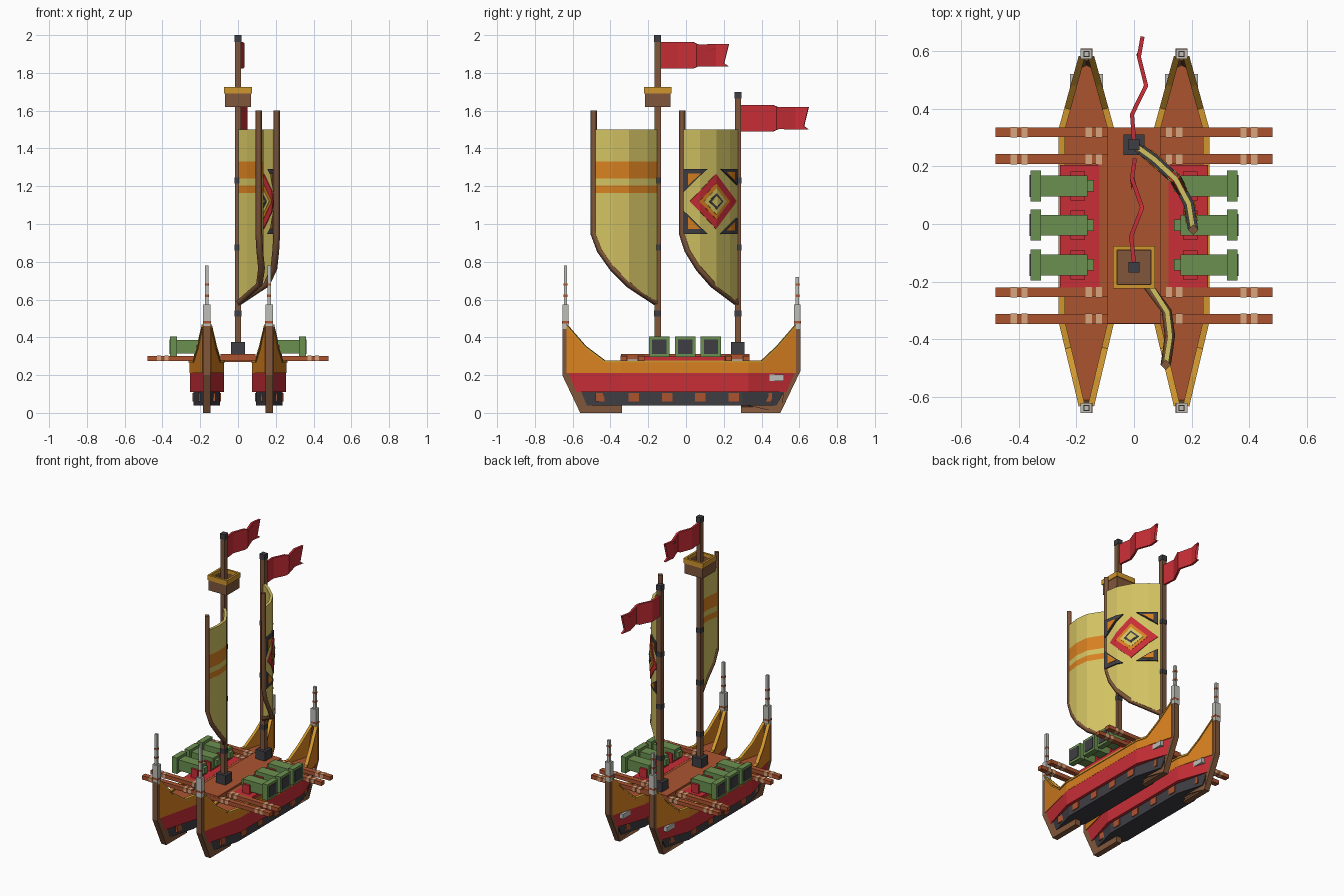
import bpy, bmesh
from mathutils import Vector

if "Cube" in bpy.data.objects:
    bpy.data.objects.remove(bpy.data.objects["Cube"])


def material(name, *rgb):
    lin = [((c / 255 + 0.055) / 1.055) ** 2.4 for c in rgb] + [1]
    m = bpy.data.materials.new(name)
    m.use_nodes = True
    m.diffuse_color = lin
    m.node_tree.nodes["Principled BSDF"].inputs["Base Color"].default_value = lin
    return m


RED = material("red", 200, 46, 54)
ORANGE = material("orange", 216, 128, 32)
GOLD = material("gold", 208, 150, 46)
CLOTH = material("sail cloth", 210, 194, 98)
DARK = material("charcoal", 62, 62, 68)
RUST = material("rust wood", 172, 84, 48)
BROWN = material("brown wood", 128, 86, 58)
GREEN = material("green", 106, 144, 80)
TAN = material("tan rope", 215, 165, 125)
GREY = material("light grey", 190, 190, 184)


def finish(name, bm, *mats):
    bmesh.ops.recalc_face_normals(bm, faces=bm.faces)
    me = bpy.data.meshes.new(name)
    bm.to_mesh(me)
    bm.free()
    for m in mats:
        me.materials.append(m)
    ob = bpy.data.objects.new(name, me)
    bpy.context.collection.objects.link(ob)
    return ob


def boxes(name, mat, items):
    """Boxes given as (centre, size) in one mesh."""
    bm = bmesh.new()
    for c, s in items:
        vs = bmesh.ops.create_cube(bm, size=1)["verts"]
        for v in vs:
            v.co = Vector(v.co[i] * s[i] + c[i] for i in range(3))
    return finish(name, bm, mat)


def solidify(ob, t, offset=0):
    mod = ob.modifiers.new("thickness", 'SOLIDIFY')
    mod.thickness, mod.offset, mod.use_even_offset = t, offset, True


def lerp(table, y):
    """Piecewise linear value at y, extended past both ends."""
    table = sorted(table)
    i = 0
    while i < len(table) - 2 and y > table[i + 1][0]:
        i += 1
    (a, va), (b, vb) = table[i], table[i + 1]
    return va + (vb - va) * (y - a) / (b - a)


def sheet(name, poly, path, t, mats, cuts=(), rule=None, x=0):
    """Flat (y, z) outline folded along path(y) and thickened."""
    bm = bmesh.new()
    bm.faces.new([bm.verts.new((0, y, z)) for y, z in poly])
    bmesh.ops.triangulate(bm, faces=bm.faces[:])
    planes = [((0, y, 0), (0, 1, 0)) for y, _ in path] + [((0, 0, z), (0, 0, 1)) for z in cuts]
    for co, no in planes:
        bmesh.ops.bisect_plane(bm, geom=bm.verts[:] + bm.edges[:] + bm.faces[:],
                               plane_co=co, plane_no=no, dist=1e-5)
    for f in bm.faces:
        f.material_index = rule(f.calc_center_median().z) if rule else 0
    for v in bm.verts:
        v.co.x = x + lerp(path, v.co.y)
    solidify(finish(name, bm, *mats), t)


def loft(name, mat, cx, stations):
    """Closed hull band from (y bottom, y top, half width, z bottom, z top)."""
    bm = bmesh.new()
    rings = [[bm.verts.new(p) for p in ((cx - w, yb, z0), (cx + w, yb, z0),
                                        (cx + w, yt, z1), (cx - w, yt, z1))]
             for yb, yt, w, z0, z1 in stations]
    for a, b in zip(rings, rings[1:]):
        for i in range(4):
            j = (i + 1) % 4
            bm.faces.new((a[i], a[j], b[j], b[i]))
    bm.faces.new(rings[0])
    bm.faces.new(rings[-1])
    finish(name, bm, mat)


def wall(name, mat, cx, rows, t):
    """Pair of upright side strips from (y, half width, z bottom, z top)."""
    bm = bmesh.new()
    for s in (1, -1):
        cols = [[bm.verts.new((cx + s * w, y, z)) for z in (z0, z1)] for y, w, z0, z1 in rows]
        for a, b in zip(cols, cols[1:]):
            bm.faces.new((a[0], a[1], b[1], b[0]))
    solidify(finish(name, bm, mat), t)


# Hulls
PLAN = [(-0.63, 0.016), (-0.34, 0.085), (0.33, 0.085), (0.58, 0.016)]
SHEER = [(-0.63, 0.46), (-0.53, 0.345), (-0.43, 0.27), (0.40, 0.27), (0.48, 0.345), (0.58, 0.46)]
STEM = [(-0.655, 0.46), (-0.655, 0.2), (-0.56, 0), (-0.34, 0), (-0.34, 0.06), (0.29, 0.06),
        (0.29, 0), (0.5, 0), (0.605, 0.22), (0.605, 0.46), (0.572, 0.46), (0.56, 0.25),
        (-0.61, 0.25), (-0.622, 0.46)]
FLAT = [(-1, 0), (1, 0)]
ys = sorted({y for y, _ in PLAN + SHEER})
for side, cx in (("left", 0.165), ("right", -0.165)):
    loft(side + "_hull_bottom", DARK, cx, [(-0.53, -0.56, 0.018, 0.04, 0.115), (-0.34, -0.34, 0.07, 0.04, 0.115),
                                           (0.3, 0.3, 0.07, 0.04, 0.115), (0.48, 0.52, 0.018, 0.04, 0.115)])
    loft(side + "_hull_side", RED, cx, [(-0.585, -0.627, 0.018, 0.11, 0.215), (-0.34, -0.34, 0.09, 0.11, 0.215),
                                        (0.33, 0.33, 0.09, 0.11, 0.215), (0.535, 0.578, 0.018, 0.11, 0.215)])
    loft(side + "_hull_deck", RUST, cx, [(y, y, w - 0.004, 0.2, 0.258) for y, w in PLAN])
    rows = [(y, lerp(PLAN, y), lerp(SHEER, y)) for y in ys]
    wall(side + "_bulwark", ORANGE, cx, [(y, w, 0.21, z) for y, w, z in rows], 0.012)
    wall(side + "_gunwale", GOLD, cx, [(y, w, z - 0.004, z + 0.008) for y, w, z in rows], 0.022)
    sheet(side + "_keel_and_stems", STEM, FLAT, 0.038, [BROWN], x=cx)
    boxes(side + "_portholes", RUST, [((cx, -0.452 + 0.176 * i, 0.083), (w, 0.055, 0.045))
                                      for i, w in enumerate((0.09, 0.15, 0.15, 0.15, 0.15, 0.075))])
    boxes(side + "_hull_plate", GREY, [((cx, 0.48, 0.187), (0.115, 0.08, 0.034))])
    # Stem finials
    for end, y, top in (("front", -0.638, 0.78), ("rear", 0.59, 0.72)):
        boxes(f"{side}_{end}_finial", GREY, [((cx, y, 0.51), (0.04, 0.034, 0.13)),
                                             ((cx, y, (0.57 + top) / 2), (0.018, 0.018, top - 0.57))])
        boxes(f"{side}_{end}_finial_bands", RUST, [((cx, y, 0.48), (0.042, 0.036, 0.012)),
                                                   ((cx, y, 0.62), (0.021, 0.021, 0.012)),
                                                   ((cx, y, 0.68), (0.021, 0.021, 0.012))])

# Central deck, side panels and cross beams
boxes("central_deck", RUST, [((0, -0.005, 0.297), (0.184, 0.68, 0.03)), ((0, -0.005, 0.285), (0.25, 0.43, 0.03))])
boxes("gun_deck", RED, [((s * 0.188, -0.008, 0.283), (0.136, 0.425, 0.036)) for s in (1, -1)])
beams = (0.318, 0.225, -0.237, -0.329)
boxes("cross_beams", RUST, [((0, y, 0.288), (0.96, 0.034, 0.026)) for y in beams])
boxes("beam_lashings", TAN, [((s * x, y, 0.288), (0.021, 0.037, 0.029))
                             for y in beams for s in (1, -1) for x in (0.121, 0.157, 0.379, 0.417)])

# Cannons
guns = [(s, y) for s in (1, -1) for y in (0.132, -0.004, -0.142)]
boxes("cannons", GREEN, [((s * x, y, 0.35), (l, w, w)) for s, y in guns
                         for x, l, w in ((0.341, 0.037, 0.108), (0.243, 0.165, 0.072), (0.152, 0.025, 0.04))])
boxes("cannon_mouths", DARK, [((s * 0.36, y, 0.35), (0.006, 0.076, 0.076)) for s, y in guns])
boxes("cannon_carriages", RED, [((s * 0.195, y, 0.325), (0.05, 0.1, 0.07)) for s, y in guns])

# Masts
for name, y, top in (("main_mast", -0.15, 2.0), ("rear_mast", 0.275, 1.7)):
    boxes(name, BROWN, [((0, y, top / 2 + 0.14), (0.033, 0.033, top - 0.3))])
    boxes(name + "_fittings", DARK, [((0, y, 0.342), (0.072, 0.072, 0.066)), ((0, y, top - 0.018), (0.037, 0.037, 0.036))]
          + [((0, y, z), (0.037, 0.037, 0.032)) for z in (0.525, 0.875, 1.23)])

# Crow's nest
boxes("lookout_basket", BROWN, [((0, -0.15, 1.63), (0.136, 0.136, 0.02))]
      + [((s * 0.063, -0.15, 1.66), (0.01, 0.136, 0.08)) for s in (1, -1)]
      + [((0, -0.15 + s * 0.063, 1.66), (0.136, 0.01, 0.08)) for s in (1, -1)])
boxes("lookout_rim", GOLD, [((s * 0.066, -0.15, 1.707), (0.014, 0.146, 0.034)) for s in (1, -1)]
      + [((0, -0.15 + s * 0.066, 1.707), (0.146, 0.014, 0.034)) for s in (1, -1)])

# Sails with a bent spar along the free edge
MAIN = [(-0.488, 0.11), (-0.39, 0.125), (-0.305, 0.115), (-0.21, 0.055), (-0.15, 0.0)]
REAR = [(-0.02, 0.205), (0.07, 0.19), (0.155, 0.145), (0.225, 0.07), (0.275, 0.0)]
FOOT = [(0, 0.95), (0.1, 0.86), (0.3, 0.765), (0.55, 0.68), (1, 0.58)]
for name, path, stripes in (("main", MAIN, True), ("rear", REAR, False)):
    y0, y1 = path[0][0], path[-1][0]
    foot = [(y0 + (y1 - y0) * u, z) for u, z in FOOT]
    sheet(name + "_sail", [(y0, 1.5)] + foot + [(y1, 1.5)], path, 0.018, [CLOTH, ORANGE],
          (1.165, 1.205, 1.24, 1.33) if stripes else (),
          (lambda z: int(1.165 < z < 1.205 or 1.24 < z < 1.33)) if stripes else None)
    cu = bpy.data.curves.new(name + "_spar", 'CURVE')
    cu.dimensions = '3D'
    cu.bevel_depth, cu.bevel_resolution, cu.use_fill_caps = 0.018, 0, True
    cu.materials.append(BROWN)
    pts = [(y0, 1.6)] + foot
    sp = cu.splines.new('POLY')
    sp.points.add(len(pts) - 1)
    for p, (y, z) in zip(sp.points, pts):
        p.co = (lerp(path, y), y, z, 1)
    bpy.context.collection.objects.link(bpy.data.objects.new(name + "_spar", cu))

# Emblem on both faces of the rear sail
CY, CZ = 0.153, 1.12
layers = ((0.135, 0.026, RED), (0.088, 0.03, ORANGE), (0.064, 0.034, CLOTH), (0.04, 0.038, DARK), (0.026, 0.042, CLOTH))
for i, (r, t, m) in enumerate(layers):
    dz = r * 1.08
    sheet(f"emblem_diamond_{i + 1}", [(CY - r, CZ), (CY, CZ - dz), (CY + r * 0.78, CZ), (CY, CZ + dz)], REAR, t, [m])
for s in (1, -1):
    for yc, a in ((-0.018, 0.125), (0.258, -0.085)):
        b = abs(a) * 1.0
        for tag, k, t, m in (("border", 0, 0.036, DARK), ("panel", 0.2, 0.042, ORANGE)):
            zc = CZ + s * 0.172
            y, z = yc + a * k, zc - s * b * k
            e = 1 - 2.9 * k
            sheet(f"emblem_corner_{tag}", [(y, z), (y + a * (e + k * 0.5), z), (y, z - s * b * (e + k * 0.5))],
                  REAR, t, [m])

# Swallow-tailed pennants
half = [(0, 0.07), (0.17, 0.07), (0.2, 0.058), (0.36, 0.06), (0.335, 0.042), (0.27, 0.036), (0.235, 0.015)]
outline = half + [(u, -v) for u, v in reversed(half)]
for name, y, z, wave in (("main_pennant", -0.133, 1.893, (0, -0.01, 0.028, -0.007, 0.007)),
                         ("rear_pennant", 0.29, 1.56, (0, -0.007, 0.042, 0.017, 0.035))):
    sheet(name, [(y + u, z + v) for u, v in outline],
          [(y + 0.1 * i - 0.01 * (i > 0) , x) for i, x in enumerate(wave)], 0.014, [RED])
